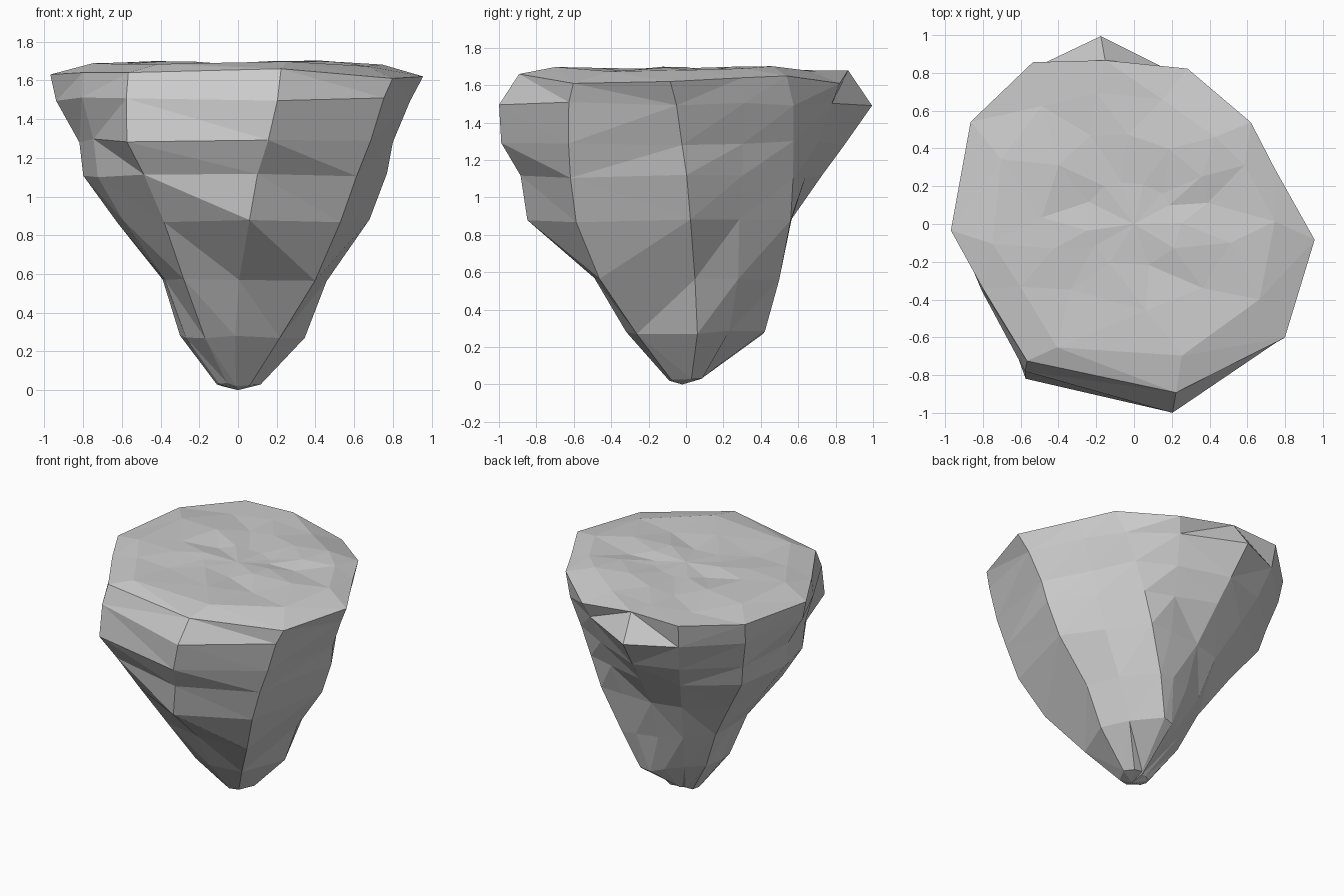
import bpy, bmesh, math, random

if "Cube" in bpy.data.objects:
    bpy.data.objects.remove(bpy.data.objects["Cube"])

random.seed(11)

# Heights of the rock's bands, tip to just below the rim
LEVELS = [0.03, 0.28, 0.57, 0.87, 1.11, 1.29, 1.50]

# Spokes round the rock: angles at tip, waist and rim; rim height; radius per band
SPOKES = [
    (14, 2, -5,      1.62, [.12, .35, .46, .68, .77, .80, .89, .96]),
    (52, 30, 22,     1.64, [.11, .33, .46, .57, .65, .69, .77, .80]),
    (88, 61, 41,     1.65, [.09, .43, .53, .64, .69, .74, .80, .82]),
    (95, 76, 71,     1.61, [.08, .41, .50, .58, .66, .74, .82, .87]),
    (103, 100, 100,  1.68, [.07, .37, .46, .56, .74, .86, 1.01, .88]),
    (124, 122, 122,  1.67, [.08, .31, .46, .58, .76, .88, .98, 1.01]),
    (152, 152, 148,  1.65, [.10, .30, .44, .65, .86, .91, .99, 1.02]),
    (180, 183, 182,  1.63, [.11, .30, .39, .62, .80, .82, .94, .97]),
    (206, 206, 203,  1.64, [.11, .30, .42, .66, .80, .82, .88, .87]),
    (236, 238, 232,  1.64, [.10, .31, .52, .72, .88, 1.00, .97, .92]),
    (264, 274, 284,  1.66, [.09, .32, .49, .85, .89, 1.00, 1.02, .92]),
    (308, 312, 323,  1.61, [.10, .34, .61, .79, .87, .93, .98, 1.00]),
]

bm = bmesh.new()


def polar(angle, radius, z):
    a = math.radians(angle)
    return bm.verts.new((radius * math.cos(a), radius * math.sin(a), z))


def bridge(low, high):
    # Triangulated band; each quad split along its shorter diagonal
    n = len(low)
    for i in range(n):
        j = (i + 1) % n
        a, b, c, d = low[i], low[j], high[j], high[i]
        if (a.co - c.co).length < (b.co - d.co).length:
            bm.faces.new((a, b, c))
            bm.faces.new((a, c, d))
        else:
            bm.faces.new((a, b, d))
            bm.faces.new((b, c, d))


def fan(ring, tip):
    for i in range(len(ring)):
        bm.faces.new((ring[i], ring[(i + 1) % len(ring)], tip))


def turn(spoke, k):
    tip, waist, rim = spoke[:3]
    return tip + (waist - tip) * k / 3 if k <= 3 else waist + (rim - waist) * (k - 3) / 4


# Tapering rock sides and rim
rings = [[polar(turn(s, k), s[4][k], z + random.uniform(-.012, .012)) for s in SPOKES]
         for k, z in enumerate(LEVELS)]
rings.append([polar(s[2], s[4][-1], s[3]) for s in SPOKES])

# Gently uneven top plateau
for scale, twist in ((0.8, 6), (0.52, -6), (0.26, 6)):
    rings.append([polar(s[2] + twist, s[4][-1] * scale * random.uniform(.95, 1.05),
                        1.685 + random.uniform(-.017, .017)) for s in SPOKES])
for low, high in zip(rings, rings[1:]):
    bridge(low, high)
fan(rings[-1], bm.verts.new((0, 0, 1.68)))

# Blunt tip
fan(rings[0], bm.verts.new((0, -0.02, 0)))

bmesh.ops.recalc_face_normals(bm, faces=bm.faces)
mesh = bpy.data.meshes.new("floating_rock")
bm.to_mesh(mesh)
bm.free()
bpy.context.collection.objects.link(bpy.data.objects.new("floating_rock", mesh))
